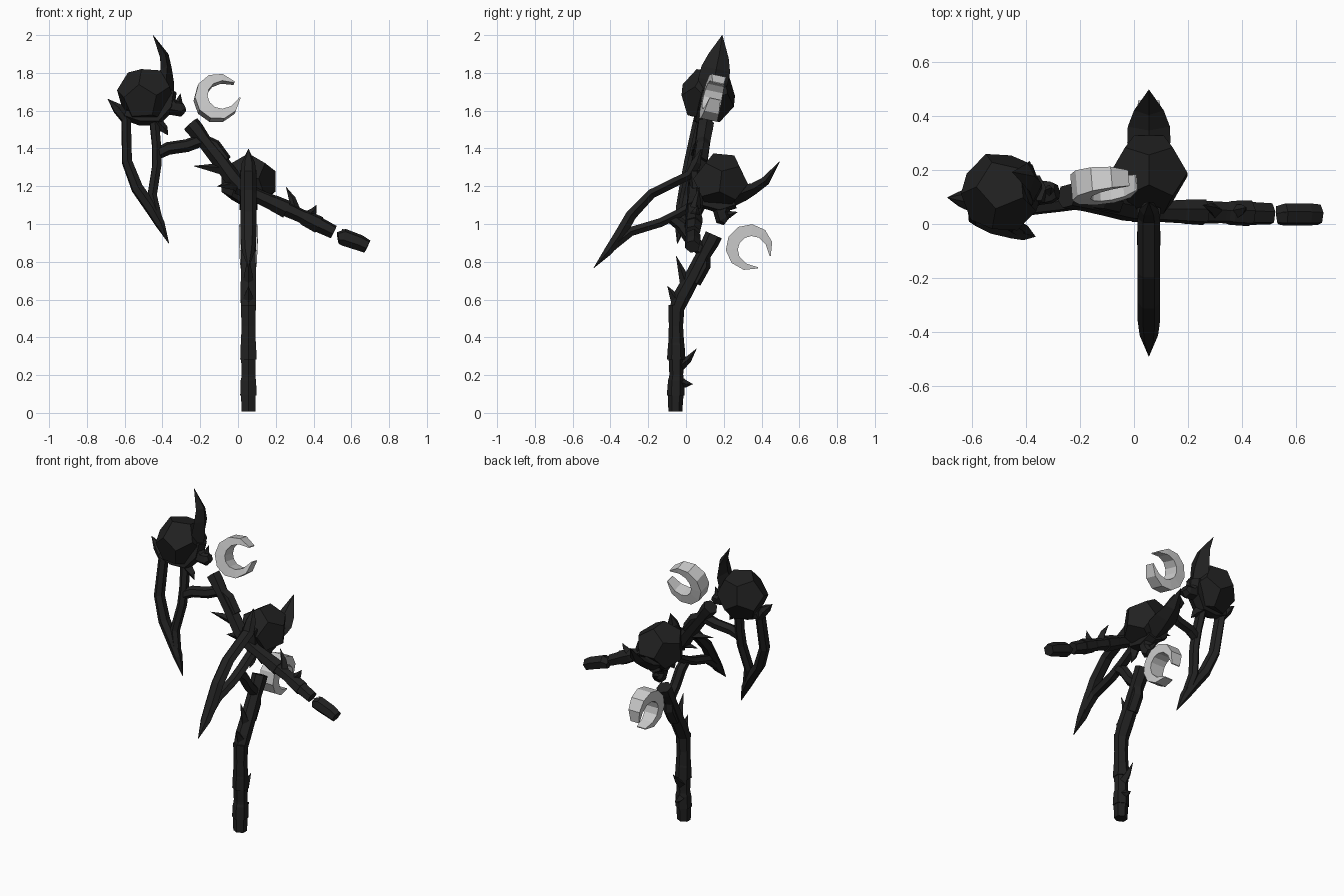
import bpy, bmesh, math
from mathutils import Vector

if "Cube" in bpy.data.objects:
    bpy.data.objects.remove(bpy.data.objects["Cube"])


def material(name, v):
    m = bpy.data.materials.new(name)
    m.diffuse_color = (v, v, v, 1)
    m.use_nodes = True
    m.node_tree.nodes["Principled BSDF"].inputs["Base Color"].default_value = m.diffuse_color
    return m


DARK = material("charcoal wood", 0.015)
PALE = material("pale silver", 0.6)


# Each staff is designed flat in (x, z) with w as depth, then placed in space
def leaning(x, z, w):
    return Vector((x - 0.08 * w, -0.216 + 0.08 * x + 0.222 * z + 0.97 * w, z - 0.21 * w))


def upright(x, z, w):
    a = math.radians(64.5)
    rx, rz = x - 0.01, (z - 1.19) * 1.025
    return Vector((0.055 + w, -0.055 + rx * math.cos(a) + rz * math.sin(a),
                   0.558 - rx * math.sin(a) + rz * math.cos(a)))


def finish(name, bm, mat):
    bmesh.ops.remove_doubles(bm, verts=bm.verts, dist=0.0005)
    bmesh.ops.recalc_face_normals(bm, faces=bm.faces)
    me = bpy.data.meshes.new(name)
    bm.to_mesh(me)
    bm.free()
    me.materials.append(mat)
    ob = bpy.data.objects.new(name, me)
    bpy.context.collection.objects.link(ob)


def sweep(name, place, pts, sides=6, phase=0.0, mat=DARK):
    """Flat-sided bar along points (x, z, half thickness, half depth)."""
    bm = bmesh.new()
    rings = []
    for i, (x, z, h, w) in enumerate(pts):
        a, b = pts[max(i - 1, 0)], pts[min(i + 1, len(pts) - 1)]
        d = Vector((b[0] - a[0], b[1] - a[1])).normalized()
        ring = []
        for k in range(sides):
            t = phase + math.tau * k / sides
            s = h * math.cos(t)
            ring.append(bm.verts.new(place(x - d.y * s, z + d.x * s, w * math.sin(t))))
        rings.append(ring)
    for r, q in zip(rings, rings[1:]):
        for k in range(sides):
            j = (k + 1) % sides
            bm.faces.new((r[k], r[j], q[j], q[k]))
    bm.faces.new(rings[0])
    bm.faces.new(rings[-1])
    finish(name, bm, mat)


def thorn(name, place, base, tip, r):
    mx, mz = (base[0] * .5 + tip[0] * .5), (base[1] * .5 + tip[1] * .5)
    sweep(name, place, [(*base, r, r), (mx + r * .3, mz, r * .6, r * .6), (*tip, 0.001, 0.001)], 4)


def gem(name, place, cx, cz, r):
    """Twelve-sided stone: hull of the face centres of a twenty-sided one."""
    src = bmesh.new()
    bmesh.ops.create_icosphere(src, subdivisions=1, radius=1)
    centres = [f.calc_center_median().normalized() * r for f in src.faces]
    src.free()
    bm = bmesh.new()
    for c in centres:
        bm.verts.new(place(cx + c.x, cz + c.z, c.y))
    bmesh.ops.convex_hull(bm, input=bm.verts)
    bmesh.ops.dissolve_limit(bm, angle_limit=0.05, verts=bm.verts, edges=bm.edges)
    finish(name, bm, DARK)


def crescent(name, place, cx, cz, r):
    pts = []
    n = 9
    for i in range(n + 1):
        f = i / n
        a = math.radians(41 + 317 * f)
        fat = math.sin(math.pi * f) ** 0.7 if 0 < f < 1 else 0
        h = 0.003 + 0.031 * fat
        pts.append((cx + (r - h) * math.cos(a), cz + (r - h) * math.sin(a),
                    h * 1.414, 1.414 * (0.03 + 0.02 * fat)))
    sweep(name, place, pts, 4, math.pi / 4, PALE)


for tag, place in (("leaning", leaning), ("upright", upright)):
    # Bent shaft, with overlapping bark sleeves
    sweep(tag + "_shaft_lower", place, [
        (.507, .957, .036, .042), (.42, 1.0, .041, .045), (.33, 1.045, .036, .042),
        (.2, 1.105, .042, .046), (.1, 1.15, .037, .042), (.0, 1.2, .042, .046)])
    sweep(tag + "_shaft_upper", place, [
        (.03, 1.18, .036, .044), (-.03, 1.245, .045, .048), (-.1, 1.34, .042, .046),
        (-.18, 1.44, .038, .044), (-.225, 1.5, .045, .047), (-.25, 1.53, .046, .047)])
    sweep(tag + "_bark_sleeve_low", place, [
        (.43, .995, .046, .05), (.36, 1.03, .042, .047), (.335, 1.043, .034, .04)])
    sweep(tag + "_bark_sleeve_mid", place, [
        (.26, 1.077, .048, .05), (.19, 1.11, .043, .047), (.15, 1.127, .034, .04)])
    # Thorns along the shaft
    for i, (b, t, r) in enumerate([
            ((.30, 1.075), (.255, 1.195), .03), ((.37, 1.04), (.415, 1.1), .03),
            ((-.03, 1.21), (-.11, 1.2), .03), ((-.075, 1.29), (-.235, 1.307), .032)]):
        thorn(f"{tag}_shaft_thorn_{i + 1}", place, b, t, r)
    # Branch joining the shaft to the inner blade
    sweep(tag + "_branch", place, [
        (-.07, 1.33, .04, .04), (-.13, 1.41, .042, .04), (-.19, 1.445, .036, .035),
        (-.27, 1.415, .034, .032), (-.37, 1.4, .034, .032), (-.43, 1.37, .03, .03)])
    # Faceted stone and the cradle under it
    gem(tag + "_stone", place, -.49, 1.68, .153)
    sweep(tag + "_cradle", place, [
        (-.6, 1.58, .03, .05), (-.52, 1.55, .028, .05), (-.43, 1.55, .03, .05),
        (-.375, 1.62, .04, .055), (-.365, 1.7, .04, .055)])
    # Horn above the stone
    sweep(tag + "_horn", place, [
        (-.39, 1.68, .05, .06), (-.385, 1.76, .045, .08), (-.38, 1.82, .03, .078),
        (-.39, 1.89, .024, .055), (-.45, 2.0, .001, .001)], 4)
    # Claw pointing to the shaft
    sweep(tag + "_claw", place, [
        (-.39, 1.66, .05, .05), (-.345, 1.615, .042, .048), (-.305, 1.61, .042, .042),
        (-.285, 1.62, .025, .03)])
    thorn(tag + "_claw_thorn", place, (-.335, 1.61), (-.305, 1.69), .03)
    thorn(tag + "_under_thorn", place, (-.43, 1.535), (-.37, 1.47), .035)
    # Twin curved blades meeting at one tip
    sweep(tag + "_outer_blade", place, [
        (-.69, 1.662, .001, .001), (-.635, 1.61, .03, .035), (-.592, 1.55, .027, .042),
        (-.588, 1.33, .029, .042), (-.534, 1.19, .033, .042), (-.46, 1.085, .034, .042),
        (-.412, 1.0, .026, .034), (-.365, .895, .001, .001)], 6, math.pi / 6)
    sweep(tag + "_inner_blade", place, [
        (-.445, 1.56, .028, .035), (-.432, 1.42, .026, .036), (-.43, 1.31, .027, .036),
        (-.455, 1.15, .028, .034), (-.43, 1.05, .026, .03), (-.367, .9, .001, .001)],
        6, math.pi / 6)
    # Floating crescent
    crescent(tag + "_crescent", place, -.11, 1.667, .122)

# Broken-off foot of the leaning staff
sweep("broken_foot", leaning, [
    (.53, .925, .032, .036), (.56, .93, .045, .043), (.645, .9, .042, .043),
    (.685, .88, .036, .04)])
thorn("broken_foot_splinter", leaning, (.58, .95), (.55, .972), .02)
